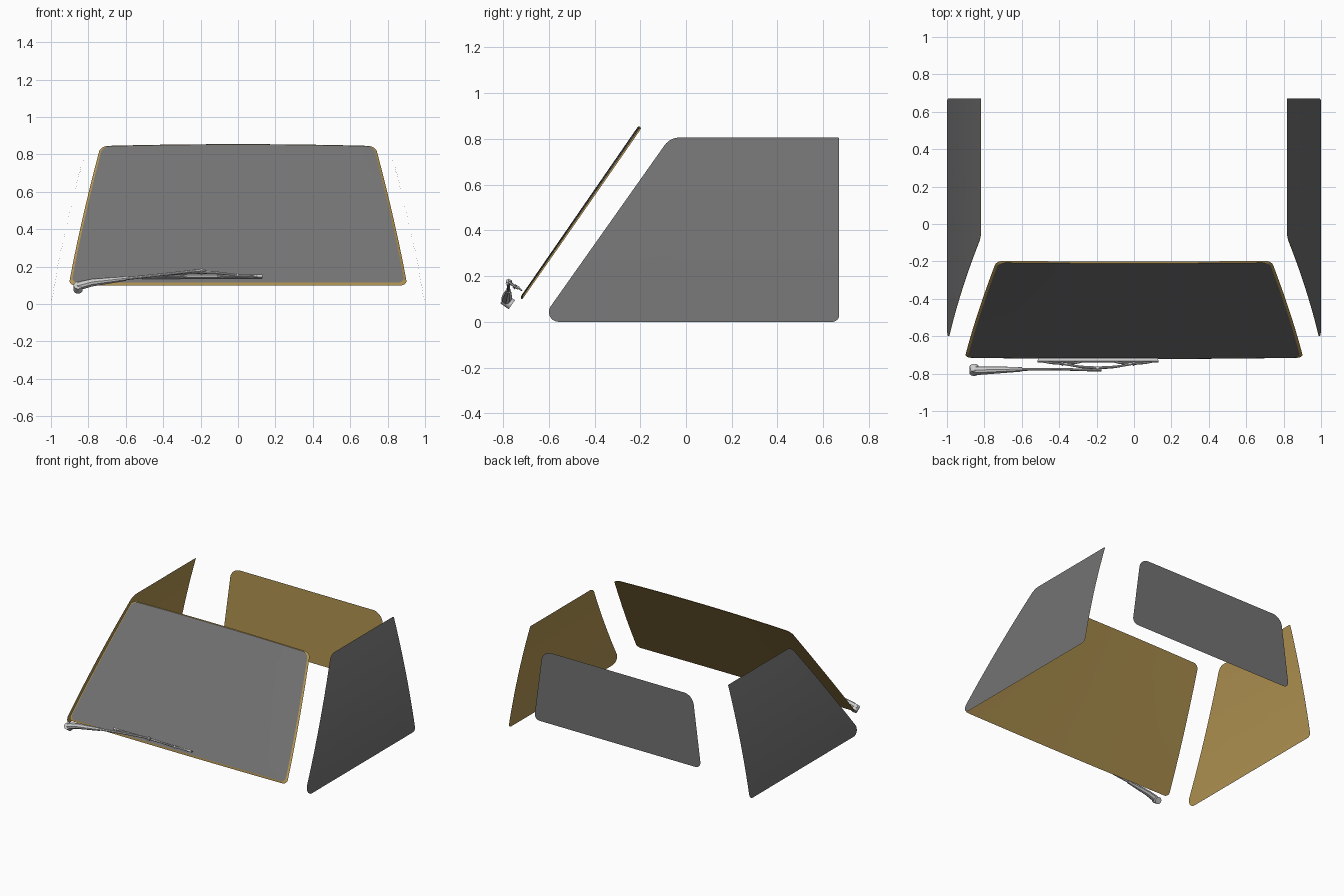
import bpy, bmesh, math
from mathutils import Vector

if "Cube" in bpy.data.objects:
    bpy.data.objects.remove(bpy.data.objects["Cube"])


def material(name, col):
    m = bpy.data.materials.new(name)
    m.diffuse_color = (*col, 1)
    m.use_nodes = True
    m.node_tree.nodes["Principled BSDF"].inputs["Base Color"].default_value = m.diffuse_color
    return m


GLASS = material("dark_glass", (.17, .17, .17))
TINT = material("amber_inner", (.45, .3, .085))


def rounded(corners, seg=8, div=10):
    """Convex CCW outline from (a, b, radius) corners, with subdivided edges."""
    arcs = []
    n = len(corners)
    for i, (a, b, r) in enumerate(corners):
        p = Vector((a, b))
        d0 = (Vector(corners[i - 1][:2]) - p).normalized()
        d1 = (Vector(corners[(i + 1) % n][:2]) - p).normalized()
        half = d0.angle(d1) / 2
        c = p + (d0 + d1).normalized() * (r / math.sin(half))
        s = p + d0 * (r / math.tan(half)) - c
        turn = math.pi - 2 * half
        arc = []
        for k in range(seg + 1):
            t = turn * k / seg
            arc.append(c + Vector((s.x * math.cos(t) - s.y * math.sin(t),
                                   s.x * math.sin(t) + s.y * math.cos(t))))
        arcs.append(arc)
    out = []
    for i, arc in enumerate(arcs):
        out += arc
        nxt = arcs[(i + 1) % n][0]
        out += [arc[-1].lerp(nxt, k / div) for k in range(1, div)]
    return out


def finish(name, bm, mat=None):
    me = bpy.data.meshes.new(name)
    bm.to_mesh(me)
    bm.free()
    if mat:
        me.materials.append(mat)
    ob = bpy.data.objects.new(name, me)
    bpy.context.collection.objects.link(ob)
    bpy.ops.object.select_all(action='DESELECT')
    ob.select_set(True)
    bpy.context.view_layer.objects.active = ob
    bpy.ops.object.shade_smooth_by_angle(angle=math.radians(35))
    return ob


def bridge(bm, a, b):
    for i in range(len(a)):
        j = (i + 1) % len(a)
        bm.faces.new((a[i], a[j], b[j], b[i]))


def sheet(name, outline, f, mat, flip=False):
    """Single curved pane: concentric rings mapped into space by f."""
    bm = bmesh.new()
    c = sum(outline, Vector((0, 0))) / len(outline)
    rings = [[bm.verts.new(f(*c.lerp(p, s))) for p in outline]
             for s in (1, 0.8, 0.6, 0.4, 0.2)]
    for a, b in zip(rings, rings[1:]):
        bridge(bm, a, b)
    mid = bm.verts.new(f(*c))
    last = rings[-1]
    for i in range(len(last)):
        bm.faces.new((last[i], last[(i + 1) % len(last)], mid))
    if flip:
        bmesh.ops.reverse_faces(bm, faces=bm.faces[:])
    return finish(name, bm, mat)


# Windshield: dark inset outer pane, amber inner pane and the rim joining them
def shield(off):
    def f(x, v):
        xx = x * (1 + 0.04 * v * (1 - v))
        return Vector((xx, -0.722 + 0.521 * v + 0.007 * (x / 0.9) ** 2 - 0.82 * off,
                       0.1 + 0.745 * v + 0.01 * v * (1 - (x / 0.73) ** 2) + 0.57 * off))
    return f


outer = rounded([(-.905, 0, .03), (.905, 0, .03), (.735, 1, .05), (-.735, 1, .05)])
inner = rounded([(-.889, .014, .03), (.889, .014, .03), (.724, .992, .05), (-.724, .992, .05)])
sheet("windshield_inner_pane", outer, shield(0), TINT, flip=True)
sheet("windshield_outer_pane", inner, shield(0.007), GLASS)
bm = bmesh.new()
bridge(bm, [bm.verts.new(shield(0)(*p)) for p in outer],
       [bm.verts.new(shield(0.007)(*p)) for p in inner])
finish("windshield_rim", bm, TINT)

# Side windows: dark outside, amber inside, leaning inward with a slight bulge
side = rounded([(-.64, 0, .043), (.67, 0, .03), (.67, .806, .006), (-.07, .806, .08)])
for s, label in ((1, "right"), (-1, "left")):
    for layer, off, mat in (("outer", 0, GLASS), ("inner", .003, TINT)):
        def side_map(y, z):
            t = z / 0.806
            return Vector((s * (1 - off - 0.18 * t + 0.05 * t * (1 - t)), y, z))
        sheet(f"{label}_side_window_{layer}", side, side_map, mat,
              flip=(s < 0) != (layer == "inner"))

# Flat upright rear window, dark outside and amber inside
rear = rounded([(-.69, .2, .04), (.69, .2, .04), (.62, .73, .08), (-.62, .73, .08)])
sheet("rear_window_outer", rear, lambda x, z: Vector((x, .81, z)), GLASS, flip=True)
sheet("rear_window_inner", rear, lambda x, z: Vector((x, .807, z)), TINT)

# Wiper: N points off the glass, U points up along it
N = Vector((0, -0.82, 0.57))
U = Vector((0, 0.57, 0.82))


def bar(name, stations):
    """Chamfered bar through (x, y, z, width along U, depth along N)."""
    bm = bmesh.new()
    rings = []
    for x, y, z, w, d in stations:
        prof = [(1, .5), (.5, 1), (-.5, 1), (-1, .5), (-1, -.5), (-.5, -1), (.5, -1), (1, -.5)]
        rings.append([bm.verts.new(Vector((x, y, z)) + U * (a * w / 2) + N * (b * d / 2))
                      for a, b in prof])
    for a, b in zip(rings, rings[1:]):
        bridge(bm, a, b)
    bm.faces.new(rings[0])
    bm.faces.new(rings[-1])
    bmesh.ops.recalc_face_normals(bm, faces=bm.faces[:])
    ob = finish(name, bm)
    bpy.ops.object.shade_smooth_by_angle(angle=math.radians(60))
    return ob


def pin(name, loc, r, depth, axis):
    bpy.ops.mesh.primitive_cylinder_add(
        vertices=20, radius=r, depth=depth, location=loc,
        rotation=Vector(axis).to_track_quat('Z', 'Y').to_euler())
    bpy.context.object.name = name
    bpy.ops.object.shade_smooth_by_angle(angle=math.radians(35))


# Pivot and arm
pin("wiper_pivot", (-.855, -.78, .088), .024, .045, N)
bar("wiper_arm_base", [(-.875, -.782, .092, .03, .03), (-.84, -.785, .1, .044, .04),
                       (-.78, -.782, .115, .038, .038), (-.6, -.777, .136, .022, .022)])
bar("wiper_arm", [(-.61, -.777, .135, .016, .014), (-.4, -.776, .158, .014, .012),
                  (-.23, -.781, .177, .014, .012), (-.175, -.781, .178, .014, .012)])
pin("wiper_hinge", (-.195, -.775, .174), .009, .026, U)

# Bridges carrying the blade, mirrored about the blade centre
CX = -.193
bar("wiper_main_bridge", [(CX + x, y, z, w, d) for x, y, z, w, d in (
    (-.19, -.748, .155, .009, .009), (-.09, -.764, .166, .013, .012),
    (0, -.77, .171, .018, .014),
    (.09, -.764, .166, .013, .012), (.19, -.748, .155, .009, .009))])
for s, label in ((-1, "left"), (1, "right")):
    bar(label + "_wiper_small_bridge", [(CX + s * x, y, z, w, .009) for x, y, z, w in (
        (.08, -.735, .146, .009), (.12, -.744, .152, .011),
        (.19, -.748, .154, .014), (.25, -.744, .152, .011), (.3, -.735, .146, .009))])
    pin(label + "_wiper_bridge_pin", (CX + s * .19, -.748, .154), .006, .02, U)

# Rubber blade and its backing strip
bar("wiper_blade_strip", [(-.515, -.734, .148, .014, .008), (.13, -.734, .15, .014, .008)])
bar("wiper_blade_rubber", [(-.512, -.724, .141, .006, .018), (.127, -.724, .143, .006, .018)])
